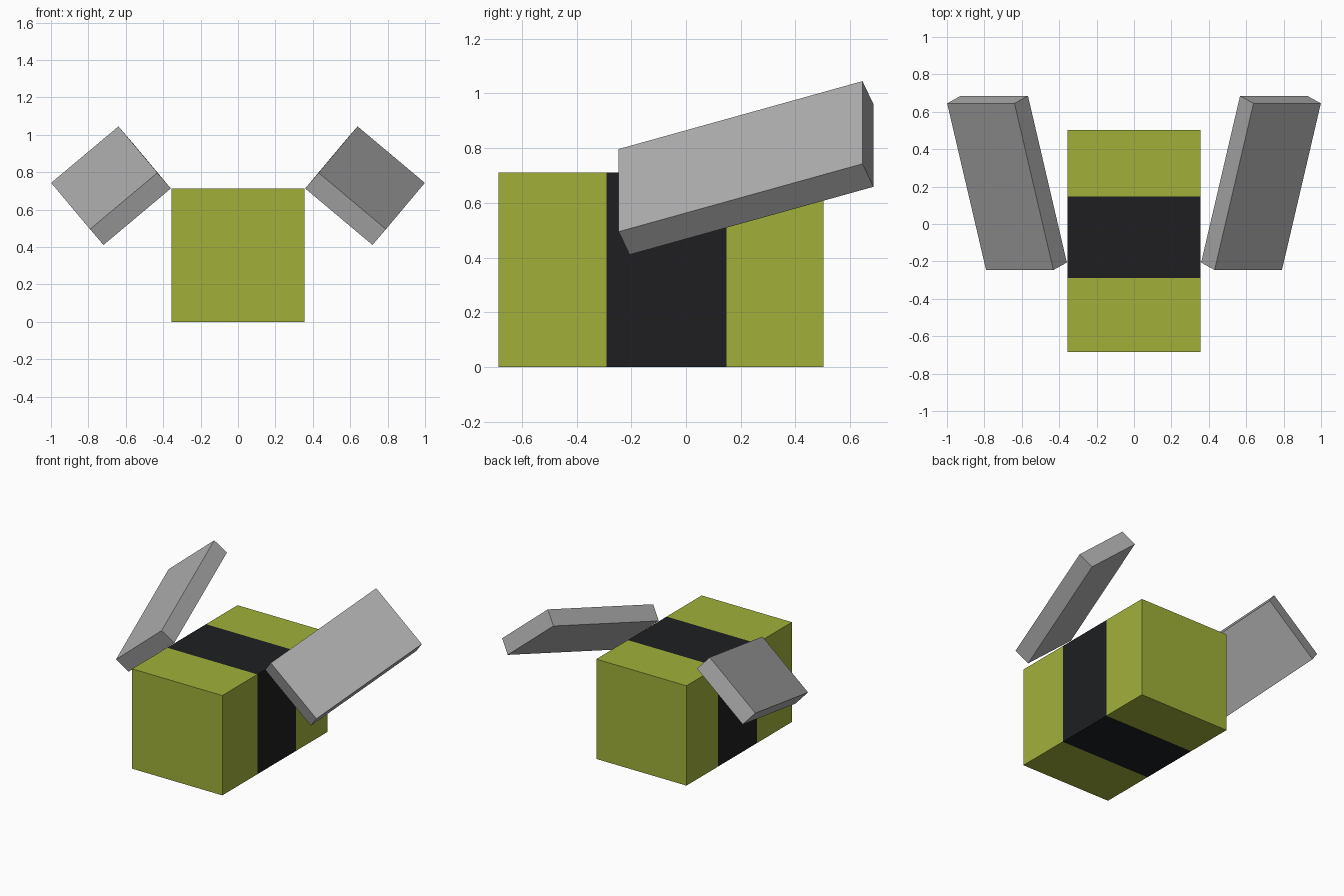
import bpy, bmesh
from mathutils import Matrix, Vector

if "Cube" in bpy.data.objects:
    bpy.data.objects.remove(bpy.data.objects["Cube"])


def material(name, rgb):
    m = bpy.data.materials.new(name)
    m.diffuse_color = (*rgb, 1.0)
    m.use_nodes = True
    m.node_tree.nodes["Principled BSDF"].inputs["Base Color"].default_value = m.diffuse_color
    return m


def box(name, origin, u, v, w, cuts_y=()):
    """Box spanned by three edge vectors from its centre, with optional cuts across y."""
    bm = bmesh.new()
    bmesh.ops.create_cube(bm, size=1.0)
    m = Matrix((u, v, w)).transposed().to_4x4()
    m.translation = origin
    bmesh.ops.transform(bm, matrix=m, verts=bm.verts)
    for y in cuts_y:
        bmesh.ops.bisect_plane(bm, geom=bm.verts[:] + bm.edges[:] + bm.faces[:],
                               plane_co=(0, y, 0), plane_no=(0, 1, 0))
    bmesh.ops.recalc_face_normals(bm, faces=bm.faces[:])
    mesh = bpy.data.meshes.new(name)
    bm.to_mesh(mesh)
    bm.free()
    ob = bpy.data.objects.new(name, mesh)
    bpy.context.collection.objects.link(ob)
    return ob


# Body: one box with a dark band around the middle
y0, y1 = -0.685, 0.503
band = (-0.29, 0.148)
body = box("body", Vector((0, (y0 + y1) / 2, 0.356)),
           (0.712, 0, 0), (0, y1 - y0, 0), (0, 0, 0.712), band)
body.data.materials.append(material("olive", (0.355, 0.435, 0.042)))
body.data.materials.append(material("black", (0.013, 0.0137, 0.0155)))
for f in body.data.polygons:
    if band[0] < f.center.y < band[1]:
        f.material_index = 1

# Wings: thin tilted slabs, swept back and up, mirrored across x
wing_grey = material("wing_grey", (0.434, 0.434, 0.434))
for side, sign in (("right", 1), ("left", -1)):
    flip = Vector((sign, 1, 1))
    width = Vector((0.360, 0, -0.302)) * flip
    length = Vector((0.208, 0.891, 0.248)) * flip
    thick = Vector((-0.072, 0.040, -0.084)) * flip
    corner = Vector((0.431, -0.246, 0.797)) * flip
    wing = box(side + "_wing", corner + (width + length + thick) / 2, width, length, thick)
    wing.data.materials.append(wing_grey)
